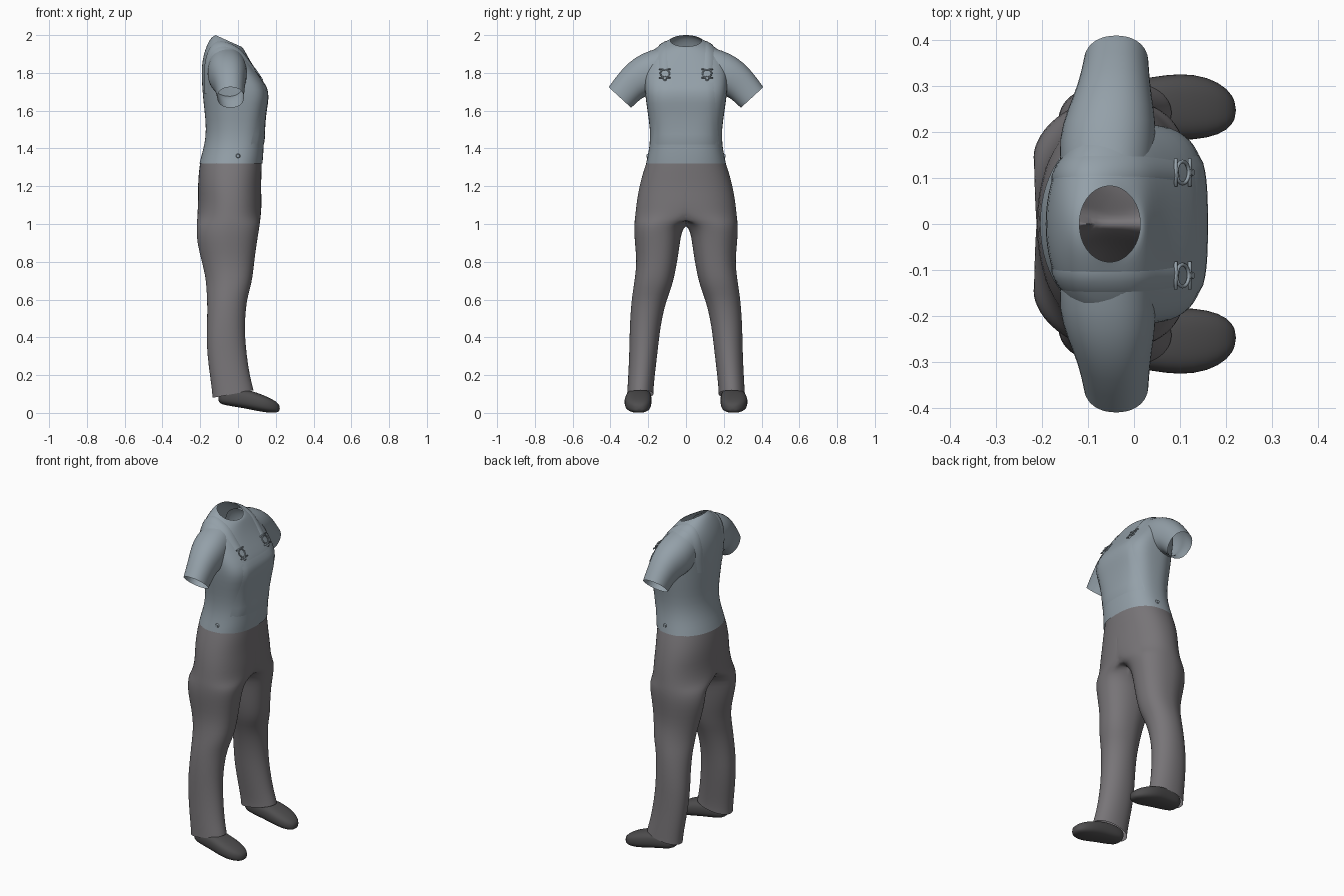
import bpy, bmesh, math
from mathutils import Vector
from mathutils.bvhtree import BVHTree

if "Cube" in bpy.data.objects:
    bpy.data.objects.remove(bpy.data.objects["Cube"])


def material(name, rgb):
    m = bpy.data.materials.new(name)
    m.use_nodes = True
    m.diffuse_color = (*rgb, 1)
    m.node_tree.nodes["Principled BSDF"].inputs["Base Color"].default_value = (*rgb, 1)
    return m


SHIRT = material("blue grey cloth", (0.295, 0.352, 0.395))
PANTS = material("warm grey cloth", (0.187, 0.177, 0.187))
SHOES = material("dark grey leather", (0.077, 0.075, 0.077))


def finish(name, bm, mat, subdivide=0, mirror=False):
    bmesh.ops.recalc_face_normals(bm, faces=bm.faces)
    mesh = bpy.data.meshes.new(name)
    bm.to_mesh(mesh)
    bm.free()
    mesh.materials.append(mat)
    mesh.shade_smooth()
    ob = bpy.data.objects.new(name, mesh)
    bpy.context.collection.objects.link(ob)
    if mirror:
        mod = ob.modifiers.new("mirror", 'MIRROR')
        mod.use_axis = (False, True, False)
    if subdivide:
        mod = ob.modifiers.new("smooth", 'SUBSURF')
        mod.levels = mod.render_levels = subdivide
    return ob


def ring(centre, u, v, power=2.0, n=24, back_power=None):
    """Closed superellipse spanned by the half axes u and v."""
    c, u, v = Vector(centre), Vector(u), Vector(v)
    points = []
    for i in range(n):
        a = 2 * math.pi * i / n
        p = back_power if back_power and math.cos(a) < 0 else power
        cu, cv = (math.copysign(abs(t) ** (2 / p), t) for t in (math.cos(a), math.sin(a)))
        points.append(c + u * cu + v * cv)
    return points


def skin(rings, caps=False, closed=True):
    bm = bmesh.new()
    rows = [[bm.verts.new(p) for p in r] for r in rings]
    n = len(rows[0])
    for a, b in zip(rows, rows[1:]):
        for i in range(n if closed else n - 1):
            j = (i + 1) % n
            bm.faces.new((a[i], a[j], b[j], b[i]))
    if caps:
        bm.faces.new(rows[0])
        bm.faces.new(rows[-1])
    return bm


# Shirt body: height, back x, front x, half width, forward tilt, front squareness
body = [
    (1.32, -.205, .130, .212, 0, 2.4), (1.36, -.195, .134, .204, 0, 2.5),
    (1.42, -.178, .137, .192, 0, 2.6), (1.50, -.168, .138, .190, 0, 2.8),
    (1.60, -.178, .146, .205, 0, 3.3), (1.68, -.187, .163, .217, 0, 3.6),
    (1.74, -.191, .146, .220, 0, 3.4), (1.80, -.194, .106, .222, 0, 3.0),
    (1.86, -.190, .067, .218, 0, 2.6), (1.91, -.177, .043, .190, -.006, 2.3),
    (1.945, -.158, .030, .140, -.018, 2.1), (1.965, -.138, .022, .100, -.027, 2.0),
    (1.97, -.119, .014, .083, -.030, 2.0),
]
shirt = finish("shirt_body", skin([
    ring(((b + f) / 2, 0, z), ((f - b) / 2, 0, t), (0, w, 0), p, 32, 2.05)
    for z, b, f, w, t, p in body]), SHIRT, 1)

# Short sleeves: top y, top z, bottom y, bottom z, back x, front x
sleeve = [
    (.09, 1.945, .12, 1.69, -.160, .040), (.19, 1.922, .19, 1.68, -.165, .050),
    (.27, 1.884, .227, 1.672, -.145, .044), (.34, 1.822, .256, 1.646, -.122, .036),
    (.41, 1.725, .29, 1.615, -.11, .032),
]
sleeves = finish("sleeves", skin([
    ring(((b + f) / 2, (ty + by) / 2, (tz + bz) / 2), ((f - b) / 2, 0, 0),
         (0, (ty - by) / 2, (tz - bz) / 2), 2.2)
    for ty, tz, by, bz, b, f in sleeve]), SHIRT, 1, True)

# Trousers: height, back x, front x, inner y, outer y, tilt of the hem, back squareness
leg = [
    (.10, -.135, .082, .172, .312, .02, 2.2), (.13, -.138, .078, .172, .310, .01, 2.2),
    (.20, -.149, .062, .165, .306, 0, 2.2), (.30, -.162, .047, .153, .301, 0, 2.2),
    (.40, -.167, .037, .142, .299, 0, 2.2), (.50, -.163, .037, .128, .296, 0, 2.1),
    (.60, -.163, .047, .102, .288, 0, 1.9), (.66, -.168, .065, .078, .279, 0, 1.8),
    (.72, -.172, .078, .062, .270, 0, 1.8), (.80, -.192, .086, .046, .261, 0, 1.8),
    (.90, -.217, .100, .032, .271, 0, 1.8), (.96, -.220, .110, .022, .275, 0, 1.8),
    (1.00, -.218, .116, -.01, .274, 0, 1.8), (1.025, -.217, .119, -.11, .272, 0, 1.9),
    (1.06, -.215, .123, -.22, .268, 0, 2.0), (1.12, -.212, .126, -.26, .262, 0, 2.0),
    (1.20, -.213, .122, -.248, .248, 0, 2.1), (1.28, -.208, .126, -.226, .226, 0, 2.1),
    (1.33, -.200, .126, -.208, .208, 0, 2.1),
]
rows = []
for z, b, f, inner, outer, tilt, bp in leg:
    r = ring(((b + f) / 2, (inner + outer) / 2, z), ((f - b) / 2, 0, tilt),
             (0, (outer - inner) / 2, 0), 2.3 if z > .6 else 2.05, 32, bp)
    rows.append([Vector((p.x, max(p.y, 0), p.z)) for p in r])
bm = skin(rows)
inside = [f for f in bm.faces if all(v.co.y < 1e-5 for v in f.verts)]
bmesh.ops.delete(bm, geom=inside, context='FACES')
bmesh.ops.remove_doubles(bm, verts=bm.verts, dist=1e-4)
finish("trousers", bm, PANTS, 1, True)

# Shoes: x, middle y, half width, bottom z, top z
shoe = [
    (-.105, .245, .030, .060, .110), (-.09, .245, .052, .045, .125),
    (-.03, .247, .062, .034, .132), (.04, .251, .069, .023, .126),
    (.10, .255, .074, .010, .108), (.16, .253, .068, .000, .084),
    (.205, .249, .046, .000, .060), (.222, .247, .016, .010, .038),
]
finish("shoes", skin([
    ring((x, y, (lo + hi) / 2), (0, w, 0), (0, 0, (hi - lo) / 2), 2.7, 20)
    for x, y, w, lo, hi in shoe], caps=True), SHOES, 1, True)

# Surface lookup, so that the trim lies on the shirt
bpy.context.view_layer.update()
graph = bpy.context.evaluated_depsgraph_get()
trees = [BVHTree.FromObject(o, graph) for o in (shirt, sleeves)]


def on_shirt(origin, direction, lift):
    d = Vector(direction).normalized()
    hits = [t.ray_cast(Vector(origin), d) for t in trees]
    hits = [h for h in hits if h[0] is not None]
    return min(hits, key=lambda h: h[3])[0] - d * lift


# Shoulder straps from the chest over to the back
rows = []
for i in range(33):
    t = i / 32
    a = math.radians(35 + 157 * t)
    d = Vector((math.cos(a), 0, math.sin(a)))
    mid = .115 + .02 * math.sin(math.pi * t) - .02 * t
    row = []
    for k in range(5):
        s = k / 4 * 2 - 1
        pivot = Vector((-.03, mid + .022 * s, 1.72))
        row.append(on_shirt(pivot + d, -d, .001 if abs(s) == 1 else .005))
    rows.append(row)
finish("shoulder_straps", skin(rows, closed=False), SHIRT, 0, True)

# Bib panel on the chest
rows = []
for i in range(13):
    z = 1.42 + .33 * i / 12
    half = .175 - .03 * i / 12
    rows.append([on_shirt((1, half * (k / 8 - 1), z), (-1, 0, 0),
                          .001 if k in (0, 16) or i in (0, 12) else .005)
                 for k in range(17)])
finish("bib_panel", skin(rows, closed=False), SHIRT)


def disc(name, centre, normal, radius, depth):
    bm = bmesh.new()
    bmesh.ops.create_cone(bm, cap_ends=True, segments=12, radius1=radius,
                          radius2=radius * .7, depth=depth)
    turn = Vector(normal).to_track_quat('Z', 'Y').to_matrix().to_4x4()
    bmesh.ops.transform(bm, matrix=turn, verts=bm.verts)
    bmesh.ops.translate(bm, vec=centre, verts=bm.verts)
    ob = finish(name, bm, SHIRT)
    ob.data.shade_flat()
    return ob


# Buckles, bib buttons and waist buttons on both sides
for side, label in ((1, "left"), (-1, "right")):
    y = .112 * side
    p = on_shirt((1, y, 1.82), (-1, 0, 0), .006)
    q = on_shirt((1, y, 1.775), (-1, 0, 0), .006)
    up = (p - q).normalized()
    out = Vector((up.z, 0, -up.x))
    across = Vector((0, 1, 0))
    centre = (p + q) / 2
    loops = []
    for i in range(17):
        a = 2 * math.pi * i / 16
        radial = across * math.cos(a) + up * math.sin(a)
        loops.append(ring(centre + radial * .024, radial * .004, out * .004, 2, 8))
    finish(label + "_buckle_loop", skin(loops), SHIRT)
    for step, tag in ((.027, "upper"), (-.027, "lower")):
        bar = [ring(centre + up * step + across * s, up * .004, out * .004, 2, 8)
               for s in (-.03, .03)]
        finish(label + "_buckle_" + tag + "_bar", skin(bar, caps=True), SHIRT)
    disc(label + "_bib_button", q - up * .008, out, .01, .008)
    w = on_shirt((0, side, 1.36), (0, -side, 0), .002)
    disc(label + "_waist_button", w, (0, side, 0), .013, .01)
